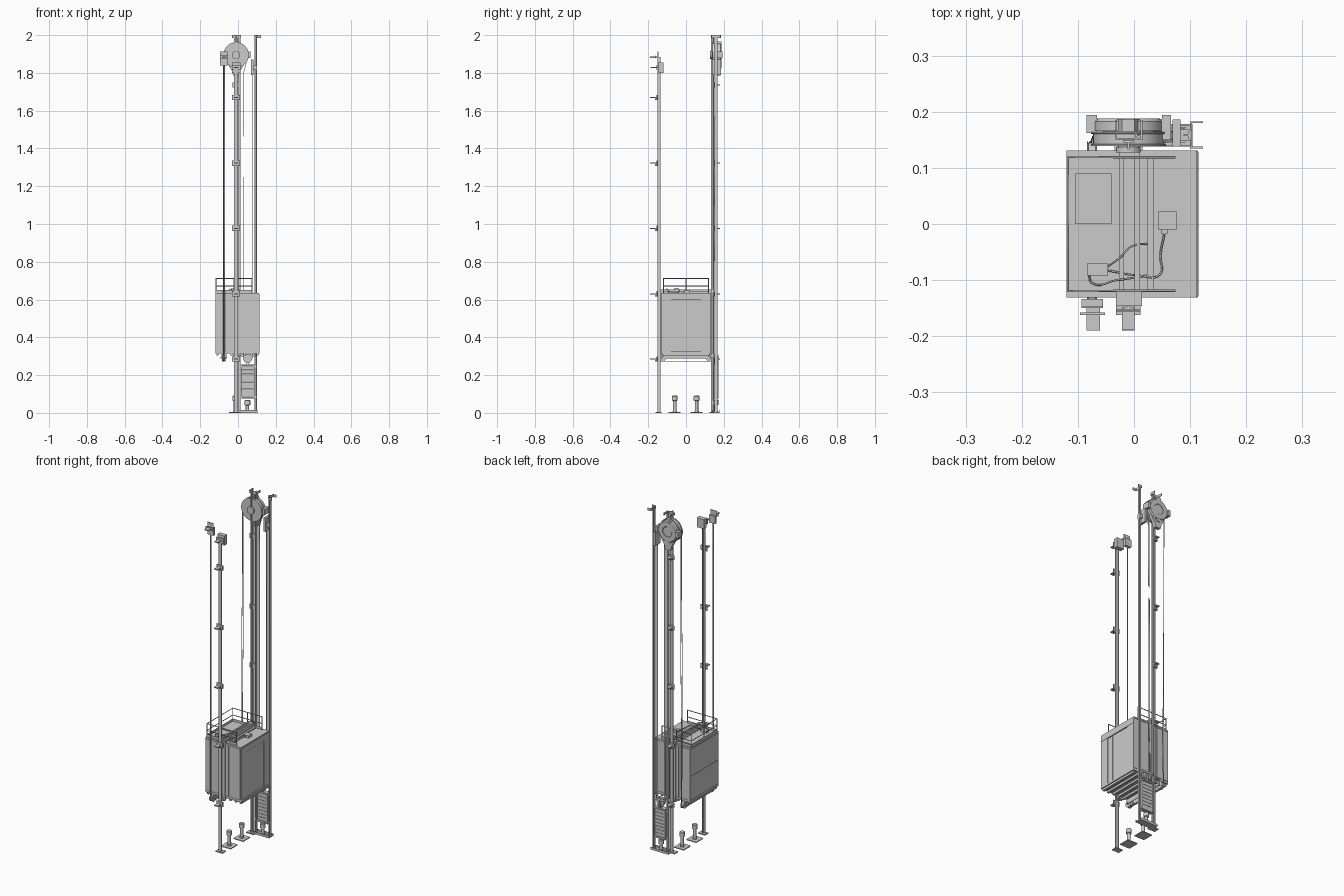
import bpy, bmesh, math
from mathutils import Matrix, Vector


def finish(name, bm, smooth=False):
    bmesh.ops.recalc_face_normals(bm, faces=bm.faces)
    me = bpy.data.meshes.new(name)
    bm.to_mesh(me)
    bm.free()
    ob = bpy.data.objects.new(name, me)
    bpy.context.collection.objects.link(ob)
    if smooth:
        bpy.ops.object.select_all(action='DESELECT')
        bpy.context.view_layer.objects.active = ob
        ob.select_set(True)
        bpy.ops.object.shade_smooth_by_angle(angle=math.radians(35))
    return ob


def boxes(name, *spans):
    """One object from boxes given as x0, x1, y0, y1, z0, z1."""
    bm = bmesh.new()
    for x0, x1, y0, y1, z0, z1 in spans:
        m = Matrix.Translation(((x0 + x1) / 2, (y0 + y1) / 2, (z0 + z1) / 2)) \
            @ Matrix.Diagonal((x1 - x0, y1 - y0, z1 - z0, 1))
        bmesh.ops.create_cube(bm, size=1, matrix=m)
    return finish(name, bm)


def lathe(name, profile, centre, axis='Z', n=32):
    """Spin (radius, height) points round an axis."""
    rot = {'Z': Matrix(), 'Y': Matrix.Rotation(-math.pi / 2, 4, 'X'),
           'X': Matrix.Rotation(math.pi / 2, 4, 'Y')}[axis]
    bm = bmesh.new()
    rings = [[bm.verts.new((r * math.cos(2 * math.pi * i / n), r * math.sin(2 * math.pi * i / n), h))
              for i in range(n)] for r, h in profile]
    for a, b in zip(rings, rings[1:]):
        for i in range(n):
            bm.faces.new((a[i], a[(i + 1) % n], b[(i + 1) % n], b[i]))
    bm.faces.new(rings[0])
    bm.faces.new(rings[-1])
    bm.transform(Matrix.Translation(centre) @ rot)
    return finish(name, bm, True)


def prism(name, pts, depth, matrix):
    """Extrude a 2D outline along its local z, then place it."""
    bm = bmesh.new()
    f = bm.faces.new([bm.verts.new((u, v, 0)) for u, v in pts])
    r = bmesh.ops.extrude_face_region(bm, geom=[f])
    bmesh.ops.translate(bm, verts=[g for g in r['geom'] if isinstance(g, bmesh.types.BMVert)], vec=(0, 0, depth))
    bm.transform(matrix)
    return finish(name, bm)


def tube(name, paths, r, smooth=False):
    cu = bpy.data.curves.new(name, 'CURVE')
    cu.dimensions = '3D'
    cu.bevel_depth = r
    cu.bevel_resolution = 1
    cu.use_fill_caps = True
    for p in paths:
        if smooth:
            sp = cu.splines.new('BEZIER')
            sp.bezier_points.add(len(p) - 1)
            for b, c in zip(sp.bezier_points, p):
                b.co = c
                b.handle_left_type = b.handle_right_type = 'AUTO'
            sp.resolution_u = 8
        else:
            sp = cu.splines.new('POLY')
            sp.points.add(len(p) - 1)
            for b, c in zip(sp.points, p):
                b.co = (*c, 1)
    ob = bpy.data.objects.new(name, cu)
    bpy.context.collection.objects.link(ob)
    bpy.ops.object.select_all(action='DESELECT')
    bpy.context.view_layer.objects.active = ob
    ob.select_set(True)
    bpy.ops.object.convert(target='MESH')


# T-section guide rails: flange at the origin, blade along local +y
def rail(name, x, y, top, turn, s=1.0):
    half = [(.010, 0), (.010, .003), (.002, .005), (.002, .016)]
    pts = [(u * s, v * s) for u, v in half] + [(-u * s, v * s) for u, v in half[::-1]]
    prism(name, pts, top, Matrix.Translation((x, y, 0)) @ Matrix.Rotation(turn, 4, 'Z'))


RX = -.01
rail("front_car_rail", RX, -.152, 1.84, 0)
rail("rear_car_rail", RX, .149, 2.0, math.pi)
rail("inner_counterweight_rail", .002, .158, 2.0, -math.pi / 2, .75)
rail("outer_counterweight_rail", .1, .158, 2.0, math.pi / 2, .75)

# Rail brackets
for i, z in enumerate((.285, .63, .977, 1.322, 1.67)):
    boxes(f"front_rail_bracket_{i}", (-.031, .011, -.157, -.152, z - .014, z + .014),
          (-.021, .001, -.19, -.157, z - .003, z + .003), (-.021, .001, -.163, -.157, z - .014, z))
for i, z in enumerate((.285, .63, .977, 1.322, 1.735)):
    boxes(f"rear_rail_bracket_{i}", (-.03, .008, .149, .154, z - .013, z + .013),
          (-.021, .001, .154, .18, z - .003, z + .003), (-.021, .001, .154, .163, z - .013, z))
boxes("rear_rail_top_bracket", (-.033, .015, .15, .153, 1.985, 2), (-.033, -.03, .15, .185, 1.985, 2),
      (.012, .015, .15, .185, 1.985, 2))
boxes("counterweight_rail_top_bracket", (.1, .103, .135, .183, 1.985, 2),
      (.1, .123, .135, .138, 1.985, 2), (.1, .123, .18, .183, 1.985, 2))
boxes("rail_foot_plates", (-.032, .012, -.162, -.13, 0, .006), (-.035, .015, .125, .155, 0, .006))
boxes("counterweight_pit_channel", (-.01, .104, .138, .141, 0, .014), (-.01, .104, .175, .178, 0, .014),
      (-.01, .104, .138, .178, 0, .004))

# Car body with raised wall panels and roof edge
boxes("car_body", (-.118, .106, -.129, .129, .325, .63))
boxes("car_roof", (-.12, .111, -.131, .131, .628, .636))
boxes("car_floor", (-.12, .113, -.131, .131, .315, .328))
boxes("left_wall_panels", (-.12, -.117, -.13, .13, .33, .468), (-.12, -.117, -.13, .13, .471, .626))
for s, n in ((-1, "front"), (1, "rear")):
    ys = sorted((s * .128, s * .131))
    boxes(n + "_wall_panels", *[(-.119 + k * .0755, -.045 + k * .0755, *ys, .33, .626) for k in range(3)])
boxes("car_doors", *[(.105, .111, a, a + .038, .33, .594) for a in (-.078, -.0385, .0005, .04)])
boxes("door_jambs", (.104, .113, -.13, -.08, .328, .628), (.104, .113, .08, .13, .328, .628))
boxes("door_header", (.104, .114, -.13, .13, .597, .63))
boxes("door_sill", (.108, .115, -.128, .128, .315, .327))

# Underside beams
boxes("floor_beams", *[(x, x + .012, -.125, .125, .303, .316) for x in (-.115, -.04, -.005, .03, .065, .097)])

# Car sling: crosshead, uprights, guide shoes
boxes("crosshead", (-.027, -.023, -.135, .135, .636, .654), (-.027, -.018, -.135, .135, .651, .654),
      (.007, .011, -.135, .135, .636, .654), (.001, .011, -.135, .135, .651, .654))
boxes("cable_duct", (.023, .035, -.12, .12, .636, .643))
for s, n in ((-1, "front"), (1, "rear")):
    def yy(a, b):
        return sorted((s * a, s * b))
    boxes(n + "_sling_upright", (-.027, -.016, *yy(.13, .135), .305, .65), (-.002, .011, *yy(.13, .135), .305, .65))
    for z, w in ((.642, "upper"), (.3, "lower")):
        boxes(f"{n}_{w}_guide_shoe", (-.026, .006, *yy(.118, .133), z - .004, z + .01),
              (-.018, -.0125, *yy(.133, .146), z - .004, z + .012),
              (-.0075, -.002, *yy(.133, .146), z - .004, z + .012))

# Roof balustrade, open towards the doors
X0, X1, Y = -.117, .073, .119
loop = [(X1, -Y), (X0, -Y), (X0, Y), (X1, Y)]
tube("balustrade_rails", [[(x, y, z) for x, y in loop] for z in (.672, .712)], .0022)
posts = loop + [(-.022, -Y), (-.022, Y), (X0, 0)]
tube("balustrade_posts", [[(x, y, .634), (x, y, .712)] for x, y in posts], .0022)
boxes("toe_boards", (X0, X1, -Y - .001, -Y + .001, .636, .65), (X0, X1, Y - .001, Y + .001, .636, .65),
      (X0 - .001, X0 + .001, -Y, Y, .636, .65))

# Roof equipment and cables
boxes("roof_hatch", (-.105, -.04, .0, .09, .636, .639))
boxes("control_box", (.043, .076, -.01, .022, .636, .65), (.049, .06, -.018, -.01, .638, .646))
boxes("junction_box", (-.084, -.046, -.092, -.07, .636, .65))
tube("roof_cables", [
    [(.054, -.018, .642), (.047, -.055, .639), (.046, -.09, .639), (.01, -.092, .646), (-.046, -.083, .643)],
    [(-.046, -.075, .643), (-.025, -.06, .657), (-.005, -.04, .657), (.024, -.035, .642)],
    [(-.08, -.092, .642), (-.075, -.105, .639), (-.03, -.1, .657), (.024, -.092, .642)]], .0018, True)

# Underslung pulleys and their beam
PX = -.075
boxes("pulley_beam", (-.09, -.087, -.13, .13, .288, .316), (-.063, -.06, -.13, .13, .288, .316))
groove = [(.021, -.009), (.021, -.007), (.018, -.006), (.018, .006), (.021, .007), (.021, .009)]
for s, n in ((-1, "front"), (1, "rear")):
    lathe(n + "_car_pulley", groove, (PX, s * .126, .292), 'X')
    lathe(n + "_pulley_axle", [(.005, -.018), (.005, .018)], (PX, s * .126, .292), 'X', 12)

# Suspension ropes
ropes = []
for d in (-.004, 0, .004):
    ropes.append([(PX + d, -.145, 1.86), (PX + d, -.145, .292), (PX + d, -.139, .278), (PX + d, -.126, .273),
                  (PX + d, .126, .273), (PX + d, .139, .278), (PX + d, .145, .292), (PX + d * .3, .152 + d, 1.89)])
    c = [(.051 + .024 * math.cos(a), .158 + d, .292 + .024 * math.sin(a))
         for a in [math.pi + k * math.pi / 8 for k in range(9)]]
    ropes.append([(.05, .152 + d, 1.88), (.03, .155 + d, 1.8)] + c + [(.075, .158 + d, 1.82)])
tube("suspension_ropes", ropes, .0012)

# Gearless machine: sheave, motor housing, lugs and bed
MX, MZ = -.01, 1.895
lathe("traction_sheave", [(.03, 0), (.067, 0), (.067, .003), (.063, .004), (.063, .021), (.067, .022),
                          (.067, .025), (.03, .025)], (MX, .139, MZ), 'Y', 40)
lathe("motor_housing", [(.05, 0), (.062, .001), (.062, .018), (.056, .023), (.03, .023), (.028, .021)],
      (MX, .165, MZ), 'Y', 40)
lathe("motor_hub", [(.022, 0), (.022, .01), (.012, .014)], (MX, .127, MZ), 'Y', 24)
for i in range(4):
    m = Matrix.Translation((MX, .187, MZ)) @ Matrix.Rotation(i * math.pi / 2, 4, 'Y') @ Matrix.Rotation(math.pi / 2, 4, 'X')
    prism(f"motor_lug_{i}", [(.05, -.022), (.072, -.011), (.072, .011), (.05, .022)], .022, m)
boxes("left_brake", (-.085, -.066, .162, .194, MZ - .017, MZ + .017))
boxes("right_brake", (.05, .066, .15, .194, MZ - .017, MZ + .017))
prism("machine_bed", [(-.045, -.045), (.045, -.045), (.022, -.085), (.016, -.108), (-.016, -.108), (-.022, -.085)],
      .02, Matrix.Translation((MX, .183, MZ)) @ Matrix.Rotation(math.pi / 2, 4, 'X'))

# Rope hitches and top end box
boxes("car_rope_hitch", (-.094, -.055, -.148, -.134, 1.84, 1.885), (-.094, -.055, -.15, -.146, 1.84, 1.912),
      (-.085, -.061, -.19, -.15, 1.88, 1.886), (-.096, -.052, -.162, -.158, 1.875, 1.891))
boxes("front_rail_top_box", (-.032, .014, -.146, -.12, 1.8, 1.855), (-.021, .001, -.188, -.146, 1.826, 1.832),
      (-.032, .012, -.157, -.153, 1.815, 1.843))
boxes("counterweight_rope_hitch", (.069, .083, .138, .186, 1.79, 1.87), (.083, .1, .148, .168, 1.815, 1.84))

# Counterweight: frame, stacked weights, pulley
boxes("counterweight_frame", (.015, .021, .146, .172, .075, .256), (.083, .089, .146, .172, .075, .256),
      (.015, .089, .146, .172, .075, .085), (.015, .089, .146, .172, .248, .256),
      (.044, .047, .147, .171, .25, .3), (.055, .058, .147, .171, .25, .3))
boxes("counterweight_blocks", *[(.021, .083, .149, .169, .086 + k * .02, .1045 + k * .02) for k in range(8)])
boxes("counterweight_pulley_guard", (.012, .092, .145, .148, .298, .31), (.012, .092, .17, .173, .298, .31))
lathe("counterweight_pulley", [(.024, -.009), (.024, -.007), (.022, -.006), (.022, .006), (.024, .007), (.024, .009)],
      (.051, .158, .289), 'Y')
boxes("counterweight_shoes", *[(a, b, .152, .164, z, z + .012) for a, b in ((.005, .016), (.088, .097)) for z in (.078, .24)])

# Pit buffers
for n, x, y, h, w in (("front", -.015, -.06, .087, .032), ("rear", -.015, .056, .087, .032),
                      ("counterweight", .05, .158, .064, .018)):
    boxes(n + "_buffer_plate", (x - w, x + w, y - w, y + w, 0, .005))
    lathe(n + "_buffer", [(.012, 0), (.012, .006), (.009, .007), (.009, h - .028), (.015, h - .025),
                          (.015, h - .003), (.012, h)], (x, y, .004), 'Z', 24)
